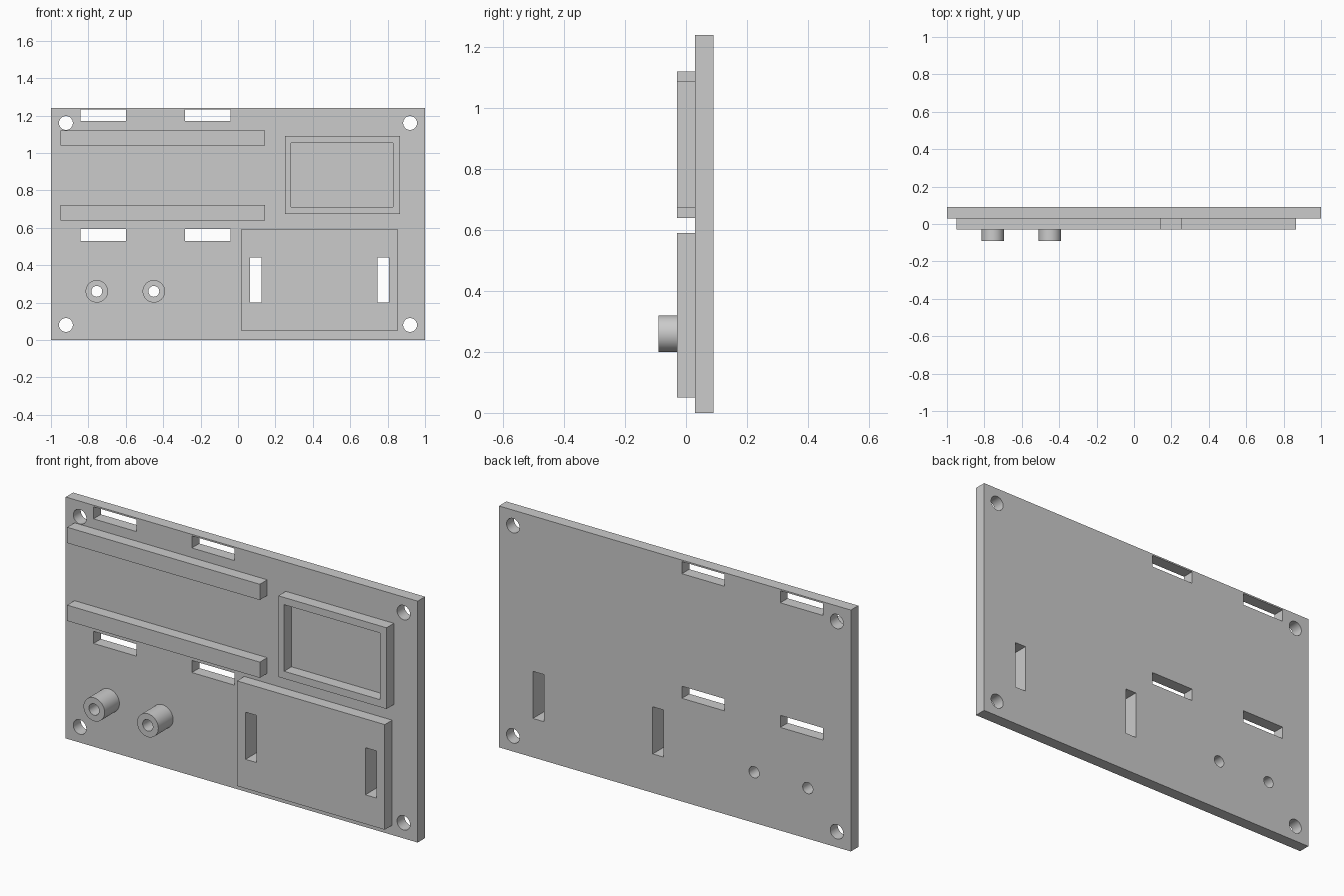
import bpy, bmesh, math
from mathutils import Matrix

if "Cube" in bpy.data.objects:
    bpy.data.objects.remove(bpy.data.objects["Cube"])

BACK, FACE, RAISED, TIP = 0.09, 0.03, -0.03, -0.09


def add_box(bm, x0, x1, y0, y1, z0, z1):
    m = Matrix.Translation(((x0 + x1) / 2, (y0 + y1) / 2, (z0 + z1) / 2))
    m = m @ Matrix.Diagonal((x1 - x0, y1 - y0, z1 - z0, 1))
    bmesh.ops.create_cube(bm, size=1, matrix=m)


def add_cylinder(bm, x, z, r, y0, y1):
    m = Matrix.Translation((x, (y0 + y1) / 2, z)) @ Matrix.Rotation(math.pi / 2, 4, 'X')
    bmesh.ops.create_cone(bm, cap_ends=True, segments=48, radius1=r, radius2=r,
                          depth=y1 - y0, matrix=m)


def make(name, add, *args):
    bm = bmesh.new()
    add(bm, *args)
    return finish(name, bm)


def finish(name, bm):
    me = bpy.data.meshes.new(name)
    bm.to_mesh(me)
    bm.free()
    ob = bpy.data.objects.new(name, me)
    bpy.context.collection.objects.link(ob)
    return ob


def activate(ob):
    bpy.ops.object.select_all(action='DESELECT')
    ob.select_set(True)
    bpy.context.view_layer.objects.active = ob


def cut(ob, cutter):
    activate(ob)
    mod = ob.modifiers.new("openings", 'BOOLEAN')
    mod.operation, mod.solver, mod.object = 'DIFFERENCE', 'EXACT', cutter
    bpy.ops.object.modifier_apply(modifier=mod.name)


# Cutter holding every opening that passes right through
posts = [(-0.755, 0.26), (-0.45, 0.26)]
bm = bmesh.new()
for x in (-0.92, 0.92):
    for z in (0.08, 1.16):
        add_cylinder(bm, x, z, 0.037, -0.2, 0.2)
for x, z in posts:
    add_cylinder(bm, x, z, 0.029, -0.2, 0.2)
for x in (-0.842, -0.283):
    for z in (0.53, 1.17):
        add_box(bm, x, x + 0.243, -0.2, 0.2, z, z + 0.062)
for x in (0.064, 0.745):
    add_box(bm, x, x + 0.062, -0.2, 0.2, 0.2, 0.442)
openings = finish("openings_cutter", bm)
openings.hide_render = True

# Back plate with corner holes and strap slots
plate = make("back_plate", add_box, -1, 1, FACE, BACK, 0, 1.24)

# Raised pad with two slots
pad = make("raised_pad", add_box, 0.015, 0.855, RAISED, FACE, 0.05, 0.59)

# Two long rails
for name, z in (("lower_rail", 0.64), ("upper_rail", 1.04)):
    make(name, add_box, -0.95, 0.145, RAISED, FACE, z, z + 0.081)

# Hollow standoff posts
standoffs = [make(f"standoff_{i + 1}", add_cylinder, x, z, 0.06, TIP, FACE)
             for i, (x, z) in enumerate(posts)]

for ob in [plate, pad] + standoffs:
    cut(ob, openings)

# Rectangular frame around a pocket
frame = make("pocket_frame", add_box, 0.25, 0.865, RAISED, FACE, 0.673, 1.09)
pocket = make("pocket_cutter", add_box, 0.283, 0.829, -0.2, 0.2, 0.711, 1.053)
pocket.hide_render = True
cut(frame, pocket)

# Smooth the round walls, keep edges sharp
for ob in [plate] + standoffs:
    activate(ob)
    bpy.ops.object.shade_smooth_by_angle(angle=math.radians(30))

for ob in (openings, pocket):
    bpy.data.objects.remove(ob)
